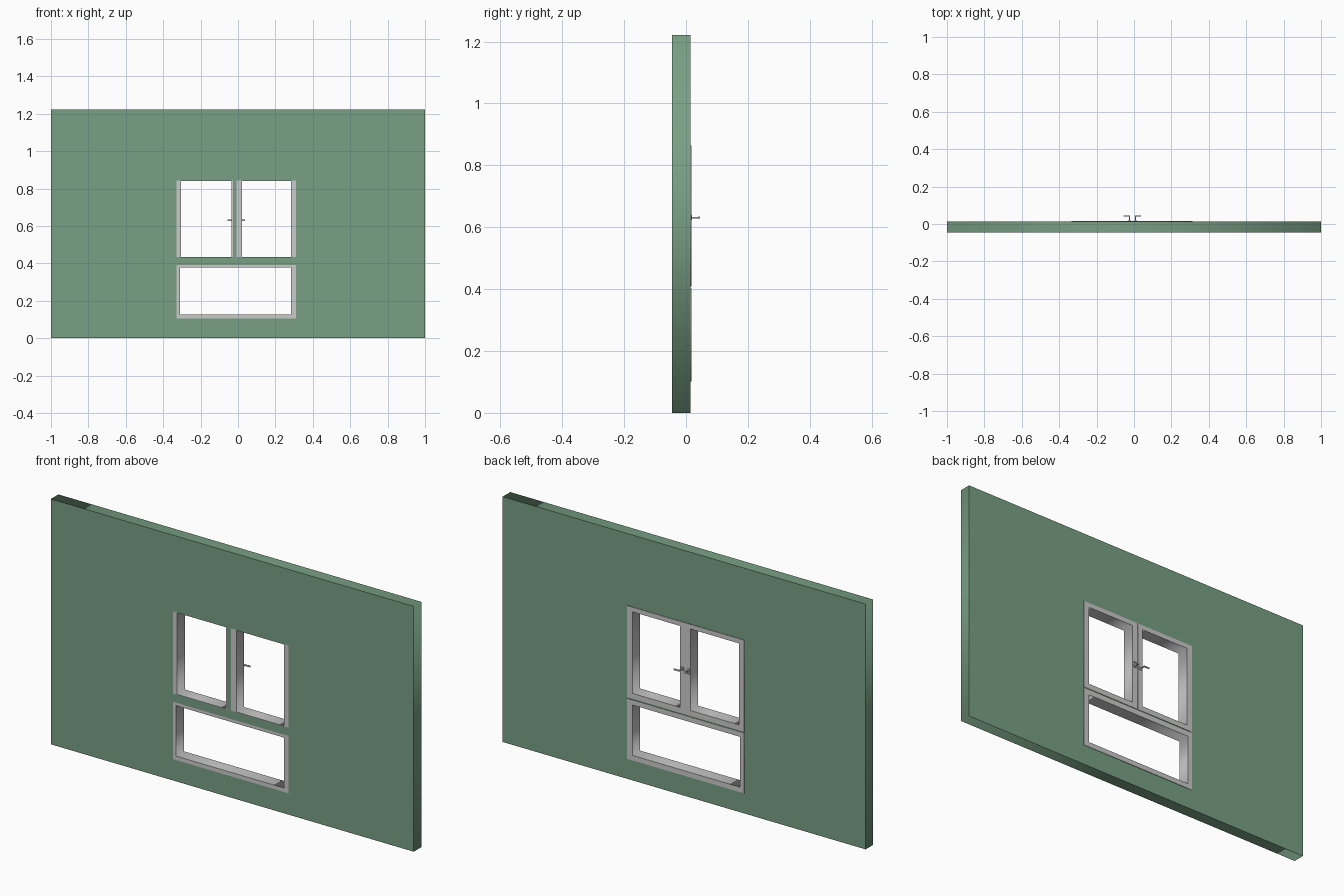
import bpy, bmesh
from math import radians

if "Cube" in bpy.data.objects:
    bpy.data.objects.remove(bpy.data.objects["Cube"])

WALL_FRONT, WALL_BACK = -0.045, 0.0145
FLANGE_BACK = 0.0172


def panel(name, outer, holes, y0, y1):
    """Flat slab in the XZ plane with rectangular holes; rects are x0, x1, z0, z1."""
    cu = bpy.data.curves.new(name, 'CURVE')
    cu.dimensions = '2D'
    cu.fill_mode = 'BOTH'
    cu.extrude = (y1 - y0) / 2
    for x0, x1, z0, z1 in [outer] + holes:
        sp = cu.splines.new('POLY')
        sp.points.add(3)
        for p, (x, z) in zip(sp.points, [(x0, z0), (x1, z0), (x1, z1), (x0, z1)]):
            p.co = (x, z, 0, 1)
        sp.use_cyclic_u = True
    ob = bpy.data.objects.new(name, cu)
    bpy.context.collection.objects.link(ob)
    ob.location.y = (y0 + y1) / 2
    ob.rotation_euler.x = radians(90)
    bpy.ops.object.select_all(action='DESELECT')
    ob.select_set(True)
    bpy.context.view_layer.objects.active = ob
    bpy.ops.object.convert(target='MESH')
    ob = bpy.context.object
    ob.name = name
    # weld the caps to the side walls
    bm = bmesh.new()
    bm.from_mesh(ob.data)
    bmesh.ops.remove_doubles(bm, verts=bm.verts, dist=1e-5)
    bmesh.ops.recalc_face_normals(bm, faces=bm.faces)
    bm.to_mesh(ob.data)
    bm.free()
    return ob


def boxes(name, parts):
    """One object from boxes given as (x0, x1, y0, y1, z0, z1)."""
    bm = bmesh.new()
    for x0, x1, y0, y1, z0, z1 in parts:
        vs = bmesh.ops.create_cube(bm, size=1)['verts']
        bmesh.ops.scale(bm, vec=(x1 - x0, y1 - y0, z1 - z0), verts=vs)
        bmesh.ops.translate(bm, vec=((x0 + x1) / 2, (y0 + y1) / 2, (z0 + z1) / 2), verts=vs)
    me = bpy.data.meshes.new(name)
    bm.to_mesh(me)
    bm.free()
    ob = bpy.data.objects.new(name, me)
    bpy.context.collection.objects.link(ob)
    return ob


# name, wall hole, clear opening, flange outline
windows = [
    ("left_sash", (-0.328, -0.028, 0.433, 0.843), (-0.304, -0.036, 0.435, 0.841),
     (-0.333, -0.0095, 0.408, 0.864)),
    ("right_sash", (-0.007, 0.309, 0.433, 0.843), (0.022, 0.284, 0.435, 0.841),
     (-0.008, 0.314, 0.408, 0.864)),
    ("lower_window", (-0.328, 0.309, 0.106, 0.392), (-0.309, 0.284, 0.126, 0.377),
     (-0.333, 0.314, 0.101, 0.402)),
]

# wall with three openings
wall = panel("wall", (-1, 1, 0, 1.222), [w[1] for w in windows], WALL_FRONT, WALL_BACK)
green = bpy.data.materials.new("wall_green")
green.diffuse_color = (0.19, 0.35, 0.23, 1)
green.use_nodes = True
green.node_tree.nodes["Principled BSDF"].inputs["Base Color"].default_value = green.diffuse_color
wall.data.materials.append(green)

# frame linings through the wall and flanges on the back
for name, hole, opening, flange in windows:
    panel(name + "_lining", hole, [opening], WALL_FRONT, WALL_BACK)
    panel(name + "_flange", flange, [opening], WALL_BACK, FLANGE_BACK)

# handles: back plate, stem and lever pointing outwards
for name, cx, side in (("left_handle", -0.025, -1), ("right_handle", 0.008, 1)):
    tip = cx + side * 0.030
    root = cx - side * 0.0025
    boxes(name, [
        (cx - 0.008, cx + 0.008, FLANGE_BACK, 0.020, 0.623, 0.640),
        (cx - 0.0025, cx + 0.0025, 0.020, 0.041, 0.6285, 0.6335),
        (min(root, tip), max(root, tip), 0.041, 0.045, 0.6275, 0.6345),
    ])
